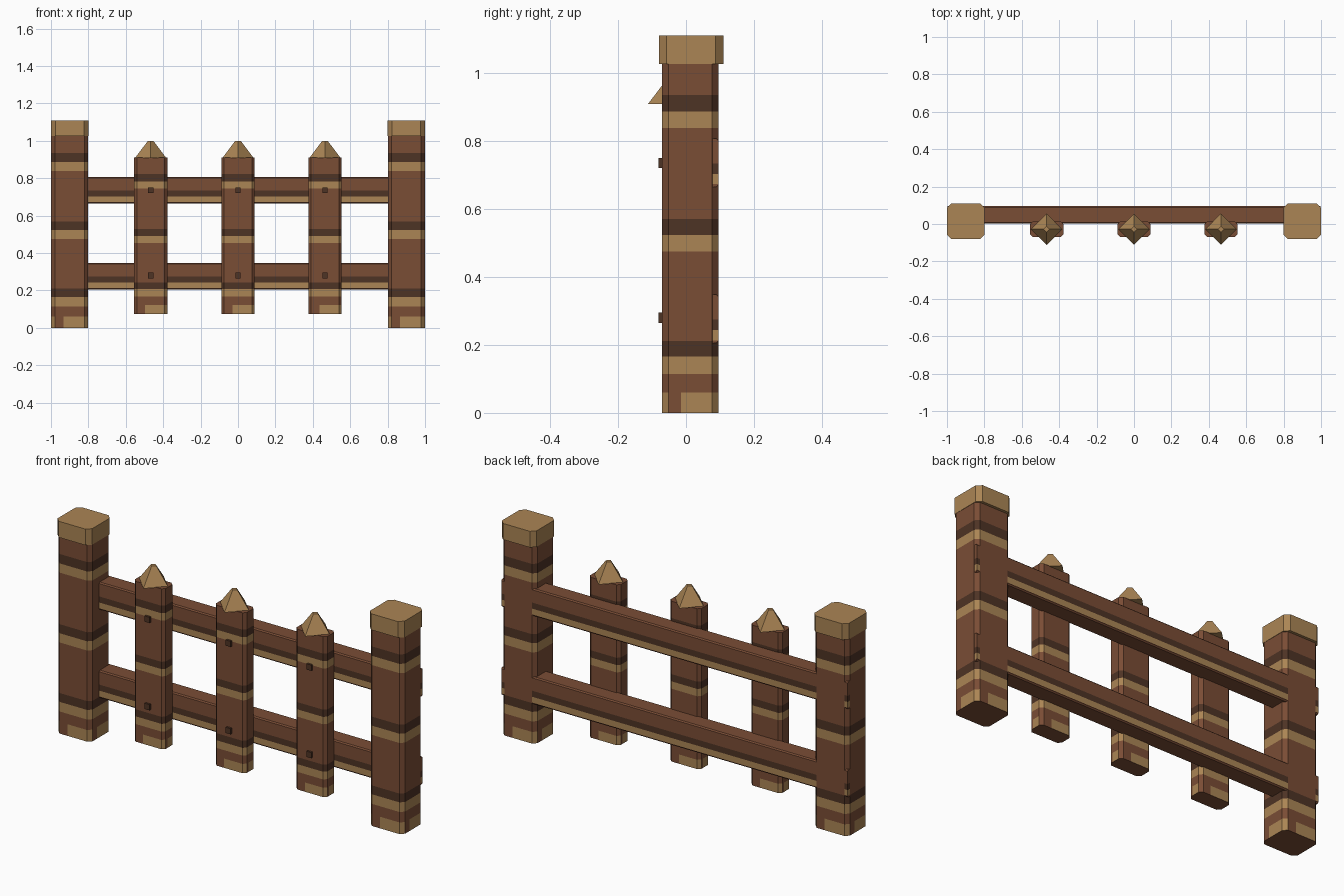
import bpy
import bmesh
from mathutils import Vector

if "Cube" in bpy.data.objects:
    bpy.data.objects.remove(bpy.data.objects["Cube"], do_unlink=True)


def make_material(name, colour):
    mat = bpy.data.materials.new(name)
    mat.use_nodes = True
    mat.diffuse_color = (*colour, 1)
    bsdf = mat.node_tree.nodes["Principled BSDF"]
    bsdf.inputs["Base Color"].default_value = (*colour, 1)
    bsdf.inputs["Roughness"].default_value = 0.9
    return mat


MATERIALS = [
    make_material("wood brown", (0.195, 0.074, 0.036)),
    make_material("pale tan", (0.407, 0.235, 0.09)),
    make_material("dark brown", (0.076, 0.033, 0.018)),
]
BROWN, TAN, DARK = range(3)
Z = Vector((0, 0, 1))

# Painted rings of upright timbers: (bottom, top, colour) as parts of the height
UPRIGHT_BANDS = [
    (0.11, 0.158, TAN), (0.158, 0.202, DARK),
    (0.454, 0.5, TAN), (0.5, 0.545, DARK),
    (0.802, 0.848, TAN), (0.848, 0.895, DARK),
]
RAIL_BANDS = [(0.06, 0.27, TAN), (0.27, 0.49, DARK)]
PATCH_TOP = 0.058


def cut(bm, point, normal, faces=None):
    faces = faces or bm.faces[:]
    geom = set(faces)
    for f in faces:
        geom.update(f.edges)
        geom.update(f.verts)
    bmesh.ops.bisect_plane(bm, geom=list(geom), dist=1e-6,
                           plane_co=point, plane_no=normal)


def finish(bm, name):
    mesh = bpy.data.meshes.new(name)
    bm.normal_update()
    bm.to_mesh(mesh)
    bm.free()
    for mat in MATERIALS:
        mesh.materials.append(mat)
    obj = bpy.data.objects.new(name, mesh)
    bpy.context.collection.objects.link(obj)
    return obj


def timber(name, low, high, chamfer=0.0, axis=2, colour=BROWN, bands=(), patch=False):
    """Box between two corners, chamfered along one axis and painted in rings."""
    low, high = Vector(low), Vector(high)
    size, centre = high - low, (low + high) / 2
    bm = bmesh.new()
    bmesh.ops.create_cube(bm, size=1)
    for v in bm.verts:
        v.co = centre + v.co * size
    if chamfer:
        along = [e for e in bm.edges
                 if abs((e.verts[0].co - e.verts[1].co)[axis]) > size[axis] * 0.9]
        bmesh.ops.bevel(bm, geom=along, offset=chamfer, segments=1, affect='EDGES')

    # Cut the ring borders
    levels = {b[0] for b in bands} | {b[1] for b in bands}
    for t in levels:
        cut(bm, (0, 0, low.z + t * size.z), Z)

    # Cut the worn patch at the foot
    foot = low.z + PATCH_TOP * size.z
    if patch:
        cut(bm, (0, 0, foot), Z)
        for k in (0, 1):
            for side in (-1, 1):
                point, normal = centre.copy(), Vector((0, 0, 0))
                point[k] += side * 0.17 * size[k]
                normal[k] = 1
                lower = [f for f in bm.faces if f.calc_center_median().z < foot
                         and abs(f.normal.z) < 0.5]
                cut(bm, point, normal, lower)

    bm.normal_update()
    for f in bm.faces:
        c = f.calc_center_median()
        f.material_index = colour
        if abs(f.normal.z) > 0.9:
            continue
        t = (c.z - low.z) / size.z
        for a, b, paint in bands:
            if a < t < b:
                f.material_index = paint
        if patch and t < PATCH_TOP:
            right = Z.cross(f.normal)
            reach = abs(right.x) * size.x + abs(right.y) * size.y
            if (c - centre).dot(right) > -0.17 * reach:
                f.material_index = TAN
    return finish(bm, name)


# End posts with overhanging caps
for side, label in ((-1, "right"), (1, "left")):
    x = side * 0.9
    timber(f"{label}_post", (x - 0.0985, -0.07, 0), (x + 0.0985, 0.096, 1.045),
           chamfer=0.019, bands=UPRIGHT_BANDS, patch=True)
    timber(f"{label}_post_cap", (x - 0.1, -0.08, 1.026), (x + 0.1, 0.11, 1.11),
           chamfer=0.023, colour=TAN)

# Horizontal rails, running through the posts
for label, bottom in (("lower", 0.205), ("upper", 0.664)):
    timber(f"{label}_rail", (-0.998, 0.002, bottom), (0.998, 0.095, bottom + 0.143),
           chamfer=0.006, axis=0, bands=RAIL_BANDS)

# Pickets with pointed tips and square nail heads
for number, x in enumerate((-0.467, 0, 0.465), 1):
    timber(f"picket_{number}", (x - 0.089, -0.07, 0.075), (x + 0.089, 0.014, 0.91),
           chamfer=0.015, bands=UPRIGHT_BANDS, patch=True)

    bm = bmesh.new()
    bmesh.ops.create_cone(bm, cap_ends=True, segments=4, radius1=0.084,
                          radius2=0.016, depth=0.09)
    for f in bm.faces:
        f.material_index = TAN
    tip = finish(bm, f"picket_tip_{number}")
    tip.location = (x, -0.028, 0.953)

    for label, z in (("lower", 0.28), ("upper", 0.735)):
        timber(f"{label}_nail_{number}", (x - 0.014, -0.081, z - 0.015),
               (x + 0.014, -0.06, z + 0.015), colour=DARK)
